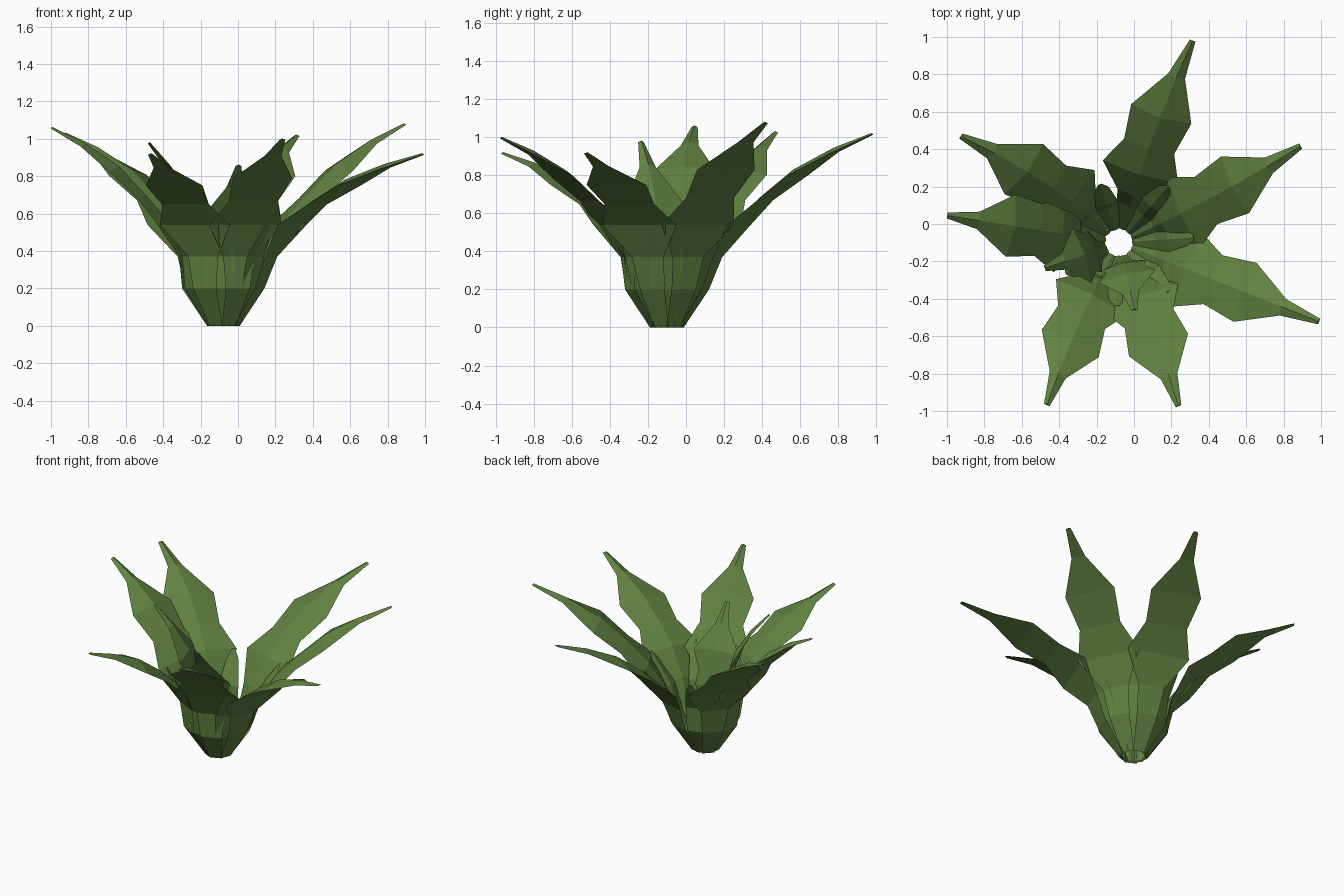
import bpy, bmesh
from math import cos, sin, radians
from mathutils import Vector

cube = bpy.data.objects.get("Cube")
if cube:
    bpy.data.objects.remove(cube, do_unlink=True)

green = bpy.data.materials.new("leaf_green")
green.use_nodes = True
green.diffuse_color = (0.118, 0.22, 0.052, 1)
green.node_tree.nodes["Principled BSDF"].inputs["Base Color"].default_value = green.diffuse_color

CENTRE = Vector((-0.08, -0.1, 0))


def make_leaf(name, angle, rows, bend=0):
    """Closed leaf with a flat underside and a raised midrib on its inner face.
    Each row is: distance from the crown, height, half width, midrib rise.
    Bend turns the foot sideways while the tip keeps its direction."""
    bm = bmesh.new()
    rings = []
    for r, z, w, rise in rows:
        turn = radians(angle + bend * (1 - r / rows[-1][0]))
        out = Vector((cos(turn), sin(turn), 0))
        side = Vector((-out.y, out.x, 0))
        mid = CENTRE + out * r + Vector((0, 0, z))
        lift = Vector((0, 0, 0.8 * rise)) - out * 0.6 * rise
        rings.append([bm.verts.new(p) for p in (mid + side * w, mid + lift, mid - side * w)])
    for low, high in zip(rings, rings[1:]):
        for i in range(3):
            j = (i + 1) % 3
            bm.faces.new((low[i], low[j], high[j], high[i]))
    bm.faces.new(rings[0])
    bm.faces.new(rings[-1])
    bmesh.ops.recalc_face_normals(bm, faces=bm.faces)
    mesh = bpy.data.meshes.new(name)
    bm.to_mesh(mesh)
    bm.free()
    mesh.materials.append(green)
    bpy.context.collection.objects.link(bpy.data.objects.new(name, mesh))


# Large outer leaves: direction, reach, tip height, bend
outer = [(70, 1.15, 1.02, 5), (28, 1.10, 1.08, -4), (-21.5, 1.15, 0.92, 0), (-70, 0.93, 1.0, 3),
         (-114, 0.95, 0.92, -5), (171, 0.93, 1.06, 0), (146, 1.02, 1.03, -10)]
for number, (angle, reach, height, bend) in enumerate(outer, 1):
    extra = height - 1
    make_leaf(f"outer_leaf_{number}", angle, [
        (0.08, 0, 0.04, 0.015),
        (0.21, 0.2, 0.07, 0.02),
        (0.24 * reach, 0.37, 0.09, 0.025),
        (0.345 * reach, 0.54, 0.21, 0.03),
        (0.47 * reach, 0.665 + 0.2 * extra, 0.14, 0.03),
        (0.63 * reach, 0.79 + 0.5 * extra, 0.169, 0.04),
        (0.82 * reach, 0.91 + 0.8 * extra, 0.047, 0.025),
        (reach, height - 0.005, 0.016, 0.01)], bend)

# Small upright inner leaves, widest at the middle
for name, angle, reach, height in (("front", -77, 0.37, 0.86), ("right", 199, 0.42, 0.98)):
    make_leaf(f"inner_leaf_{name}", angle, [
        (0.075, 0, 0.025, 0.01),
        (0.11, 0.2, 0.05, 0.02),
        (0.33 * reach, 0.43 * height, 0.12, 0.02),
        (0.39 * reach, 0.54 * height, 0.105, 0.02),
        (0.50 * reach, 0.68 * height, 0.155, 0.03),
        (0.74 * reach, 0.86 * height, 0.045, 0.02),
        (reach, height - 0.005, 0.016, 0.01)])

# Narrow young shoots that close the gaps between the outer leaves
shoots = [(49, 1.1), (4, 1.1), (-45, 1.02), (-92, 0.93), (-150, 0.9), (108, 0.9)]
for number, (angle, size) in enumerate(shoots, 1):
    make_leaf(f"young_shoot_{number}", angle, [
        (0.075, 0, 0.035, 0.01),
        (0.2, 0.2, 0.06, 0.015),
        (0.24 * size, 0.37, 0.065, 0.015),
        (0.335 * size, 0.52, 0.04, 0.01),
        (0.365 * size, 0.58, 0.01, 0.005)])
